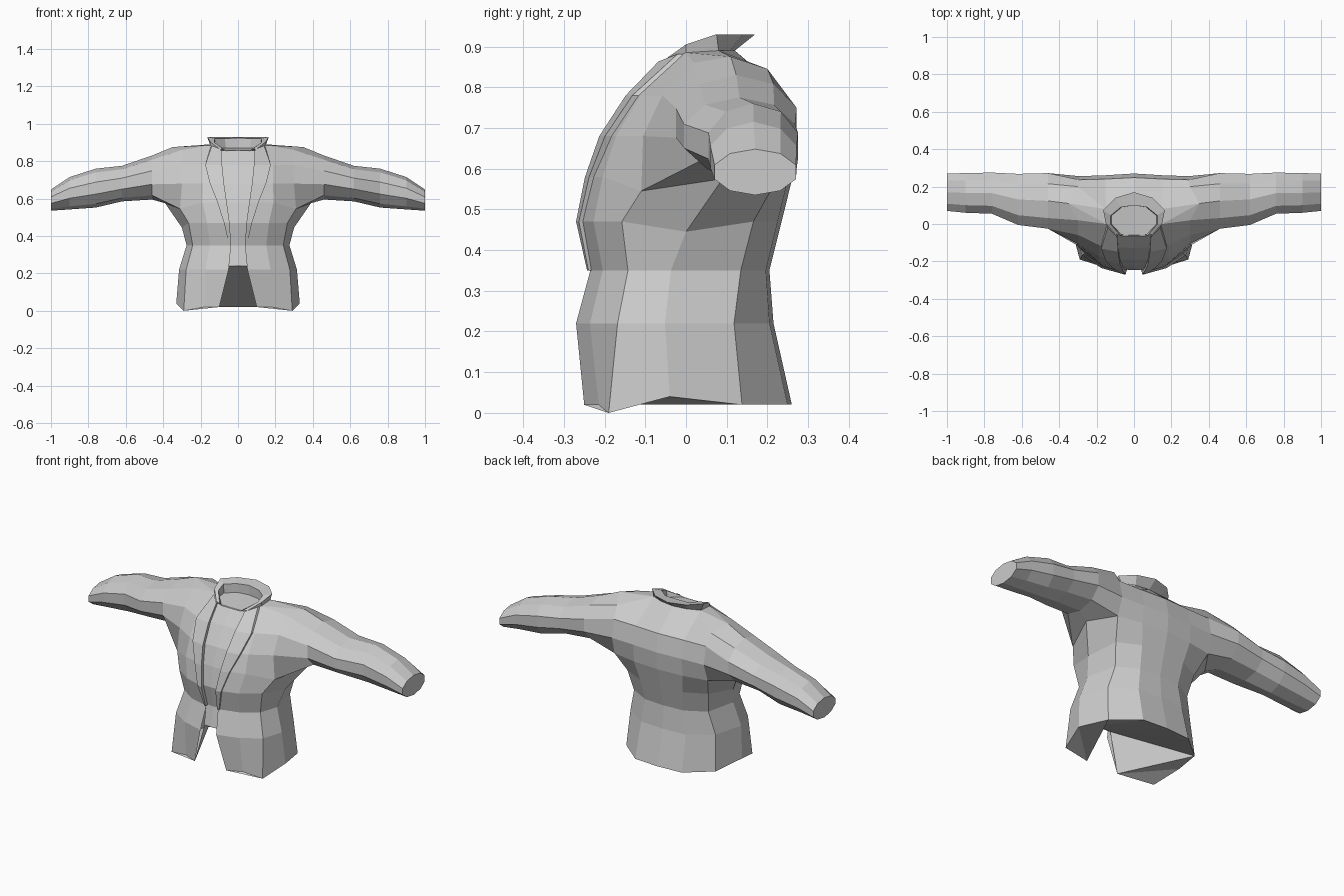
import bpy, bmesh, math


def finish(name, bm):
    """Turn a half mesh into a mirrored object."""
    bmesh.ops.recalc_face_normals(bm, faces=bm.faces)
    me = bpy.data.meshes.new(name)
    bm.to_mesh(me)
    bm.free()
    ob = bpy.data.objects.new(name, me)
    bpy.context.collection.objects.link(ob)
    m = ob.modifiers.new("Mirror", 'MIRROR')
    m.use_mirror_merge = True
    m.merge_threshold = 0.002
    return ob


def loft(bm, rows, closed=False, skip=lambda i, j: False):
    """Join neighbouring rows of verts with quads."""
    for i in range(len(rows) - 1):
        a, b = rows[i], rows[i + 1]
        n = len(a)
        for j in range(n if closed else n - 1):
            if not skip(i, j):
                k = (j + 1) % n
                bm.faces.new((a[j], a[k], b[k], b[j]))


def strip(name, rows):
    bm = bmesh.new()
    loft(bm, [[bm.verts.new(p) for p in r] for r in rows])
    return finish(name, bm)


def lerp(a, b, t):
    return a + (b - a) * t


# Torso levels: height, half width, front opening, front y, back y, back-corner depth
LEVELS = [
    (0.02, 0.33, 0.100, -0.250, 0.260, 0.76),
    (0.22, 0.315, 0.050, -0.270, 0.215, 0.80),
    (0.35, 0.275, 0.037, -0.235, 0.205, 0.84),
    (0.47, 0.300, 0.045, -0.262, 0.235, 0.86),
    (0.58, 0.345, 0.060, -0.240, 0.262, 0.93),
    (0.68, 0.340, 0.075, -0.205, 0.270, 0.97),
    (0.78, 0.340, 0.085, -0.140, 0.248, 0.97),
]

bm = bmesh.new()
rows = []
for z, w, o, yf, yb, c in LEVELS:
    pts = [(o, yf, z), (0.55 * w, lerp(yf, yb, 0.07), z),
           (0.88 * w, lerp(yf, yb, 0.21), z), (w, lerp(yf, yb, 0.45), z),
           (0.86 * w, lerp(yf, yb, c), z), (0.45 * w, lerp(yf, yb, 0.98), z),
           (0, yb, z)]
    if z == 0.02:                       # uneven hem
        pts[2] = (0.29, -0.19, 0.0)
        pts[3] = (0.33, -0.04, 0.04)
    if z == 0.47:                       # side seam below the arm
        pts[3] = (0.30, 0.0, 0.445)
    if z == 0.58:                       # armpit
        pts[2] = (0.31, -0.11, 0.545)
        pts[3] = (0.39, 0.09, 0.575)
    if z in (0.68, 0.78):               # arm hole, no side vert
        pts[3] = None
    rows.append([bm.verts.new(p) if p else None for p in pts])
# Shoulder and neck edge
top = [(0.09, -0.06, 0.86), (0.15, 0.0, 0.885), (0.30, 0.02, 0.86),
       (0.35, 0.11, 0.875), (0.30, 0.20, 0.845), (0.15, 0.08, 0.89),
       (0, 0.12, 0.89)]
rows.append([bm.verts.new(p) for p in top])
loft(bm, rows, skip=lambda i, j: i >= 4 and j in (2, 3))
t = rows[7]
bm.faces.new((t[1], t[2], t[3]))
bm.faces.new((t[1], t[3], t[5]))
bm.faces.new((t[3], t[4], t[5]))

# Sleeve grown from the arm hole: x, y range, z range
ring = [rows[4][3]] + [rows[i][2] for i in (4, 5, 6, 7)] + [t[3]] \
    + [rows[i][4] for i in (7, 6, 5, 4)]
arm = [ring]
for x, y0, y1, z0, z1 in [(0.46, -0.025, 0.272, 0.595, 0.83),
                          (0.62, -0.005, 0.268, 0.585, 0.775),
                          (0.76, 0.055, 0.275, 0.552, 0.76),
                          (0.90, 0.06, 0.272, 0.542, 0.715),
                          (1.00, 0.07, 0.270, 0.535, 0.648)]:
    r = []
    for k in range(10):
        a = math.radians(36 * k)
        r.append(bm.verts.new((x, (y0 + y1) / 2 - (y1 - y0) / 2 * math.sin(a) / 0.951,
                               (z0 + z1) / 2 - (z1 - z0) / 2 * math.cos(a))))
    arm.append(r)
loft(bm, arm, closed=True)
bm.faces.new(arm[-1])

# Underside: flap floor, flap inner wall, slope from back hem up to the shirt
h = rows[0]
p, p0 = bm.verts.new((0.045, -0.24, 0.24)), bm.verts.new((0, -0.24, 0.24))
bm.faces.new((h[0], h[1], h[2]))
bm.faces.new((h[0], h[2], h[3]))
bm.faces.new((h[0], h[3], h[4]))
bm.faces.new((p, h[0], h[4]))
bm.faces.new((p, h[4], h[5]))
bm.faces.new((p0, p, h[5], h[6]))
finish("jacket_body", bm)

# Shirt strip behind the opening
strip("shirt_front", [[(0, y, z), (w, y + 0.004, z)] for z, y, w in
      [(0.24, -0.245, 0.047), (0.35, -0.222, 0.05), (0.47, -0.247, 0.06),
       (0.58, -0.226, 0.075), (0.68, -0.192, 0.09), (0.78, -0.128, 0.10),
       (0.857, -0.06, 0.095)]])

# Lapels raised along the opening
lap = []
for (z, w, o, yf, yb, c), d in zip(LEVELS[2:], (0.01, 0.03, 0.05, 0.075, 0.09)):
    lap.append([(o, yf + 0.012, z), (o, yf - 0.008, z),
                (o + d, yf + 0.16 * d - 0.006, z), (o + d, yf + 0.25 * d + 0.006, z)])
lap.append([(0.09, -0.055, 0.86), (0.09, -0.068, 0.863),
            (0.14, -0.02, 0.882), (0.145, -0.005, 0.88)])
strip("lapel", lap)

# Flared collar: inner base, inner top, outer top, outer base
strip("collar", [
    [(0.06, -0.065, 0.855), (0.075, -0.06, 0.862), (0.1, -0.055, 0.866), (0.09, -0.06, 0.86)],
    [(0.12, 0.0, 0.865), (0.125, 0.0, 0.90), (0.15, 0.0, 0.905), (0.15, 0.0, 0.885)],
    [(0.12, 0.045, 0.87), (0.125, 0.045, 0.92), (0.165, 0.075, 0.93), (0.15, 0.08, 0.89)],
    [(0.065, 0.09, 0.87), (0.07, 0.09, 0.92), (0.1, 0.14, 0.93), (0.08, 0.108, 0.89)],
    [(0, 0.10, 0.87), (0, 0.10, 0.925), (0, 0.17, 0.93), (0, 0.12, 0.89)]])

# Cap inside the neck
bm = bmesh.new()
bm.faces.new([bm.verts.new(q) for q in
              [(0, -0.065, 0.855), (0.06, -0.065, 0.855), (0.12, 0.0, 0.865),
               (0.12, 0.045, 0.87), (0.065, 0.09, 0.87), (0, 0.10, 0.87)]])
finish("neck_cap", bm)
